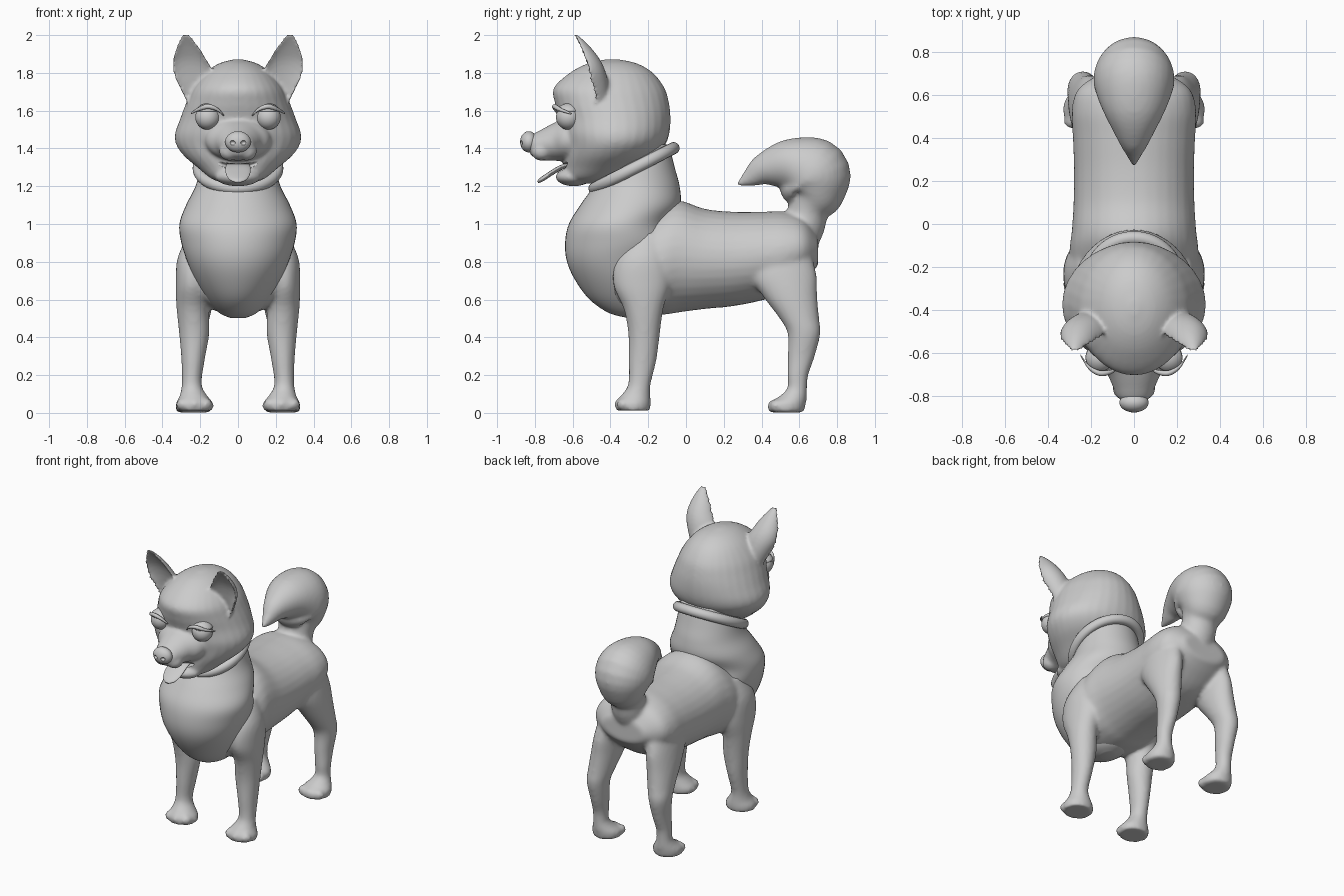
import bpy, bmesh, math
from mathutils import Vector

if "Cube" in bpy.data.objects:
    bpy.data.objects.remove(bpy.data.objects["Cube"])

GREY = bpy.data.materials.new("soft_grey")
GREY.diffuse_color = (0.6, 0.6, 0.6, 1)
GREY.use_nodes = True
GREY.node_tree.nodes["Principled BSDF"].inputs["Base Color"].default_value = GREY.diffuse_color
X, Y, Z = Vector((1, 0, 0)), Vector((0, 1, 0)), Vector((0, 0, 1))


def finish(name, bm):
    bmesh.ops.recalc_face_normals(bm, faces=bm.faces)
    me = bpy.data.meshes.new(name)
    bm.to_mesh(me)
    bm.free()
    me.materials.append(GREY)
    me.shade_smooth()
    ob = bpy.data.objects.new(name, me)
    bpy.context.collection.objects.link(ob)
    return ob


def spline(rows, steps):
    """Catmull-Rom interpolation of tuples."""
    out = []
    for i in range(len(rows) - 1):
        p0, p1, p2 = rows[max(i - 1, 0)], rows[i], rows[i + 1]
        p3 = rows[min(i + 2, len(rows) - 1)]
        for k in range(steps):
            t = k / steps
            out.append([0.5 * (2 * b + (c - a) * t + (2 * a - 5 * b + 4 * c - d) * t * t
                               + (3 * b - a - 3 * c + d) * t ** 3)
                        for a, b, c, d in zip(p0, p1, p2, p3)])
    return out + [list(rows[-1])]


def loft(bm, rows, v=None, side=1, dent=None, n=32, steps=5):
    """Skin oval rings (x, y, z, rx, rv); v=None turns rings along the path."""
    rows, rings = spline(rows, steps), []
    for i, (x, y, z, ru, rv) in enumerate(rows):
        a, b = rows[max(i - 1, 0)], rows[min(i + 1, len(rows) - 1)]
        vd = v or Vector((0, a[2] - b[2], b[1] - a[1])).normalized()
        ring = []
        for k in range(n):
            ang = 2 * math.pi * k / n
            h = math.sin(ang)
            if dent is not None and h < 0:
                h *= dent
            p = Vector((x, y, z)) + X * max(ru, .003) * math.cos(ang) + vd * max(rv, .003) * h
            p.x *= side
            ring.append(bm.verts.new(p))
        rings.append(ring)
    for r, s in zip(rings, rings[1:]):
        for k in range(n):
            bm.faces.new((r[k], r[(k + 1) % n], s[(k + 1) % n], s[k]))
    bm.faces.new(rings[0])
    bm.faces.new(rings[-1][::-1])


def ball(bm, c, r):
    vs = bmesh.ops.create_uvsphere(bm, u_segments=32, v_segments=20, radius=1)["verts"]
    for q in vs:
        q.co = Vector((c[0] + q.co.x * r[0], c[1] + q.co.y * r[1], c[2] + q.co.z * r[2]))
    return vs


def apply(ob, mod):
    bpy.context.view_layer.objects.active = ob
    bpy.ops.object.modifier_apply(modifier=mod.name)


def fuse(ob, voxel, rounds):
    """Merge overlapping shells into one soft skin."""
    m = ob.modifiers.new("fuse", "REMESH")
    m.mode, m.voxel_size, m.use_smooth_shade = "VOXEL", voxel, True
    apply(ob, m)
    m = ob.modifiers.new("soften", "SMOOTH")
    m.factor, m.iterations = 0.5, rounds
    apply(ob, m)


def carve(ob, cutter):
    m = ob.modifiers.new("carve", "BOOLEAN")
    m.operation, m.object, m.solver = "DIFFERENCE", cutter, "EXACT"
    apply(ob, m)
    bpy.data.objects.remove(cutter)


# Body: torso, legs and curled tail
bm = bmesh.new()
loft(bm, [(0, -.41, .74, .17, .12), (0, -.36, .74, .24, .19), (0, -.25, .77, .29, .25),
          (0, -.12, .81, .30, .29), (0, -.03, .828, .29, .295), (0, .1, .815, .282, .265),
          (0, .25, .815, .28, .25), (0, .4, .83, .285, .235), (0, .53, .85, .29, .215),
          (0, .63, .87, .26, .16), (0, .70, .86, .16, .08)], v=Z)
loft(bm, [(0, .58, .90, .11, .11), (0, .625, .99, .115, .11), (0, .65, 1.08, .12, .11),
          (0, .685, 1.16, .16, .155), (0, .67, 1.26, .19, .20), (0, .55, 1.31, .155, .145),
          (0, .42, 1.29, .09, .09), (0, .34, 1.245, .045, .05), (0, .27, 1.205, .008, .01)])
FRONT_LEG = [(.2, -.2, .95, .06, .08), (.23, -.23, .82, .09, .14), (.24, -.235, .68, .09, .15),
             (.24, -.225, .55, .085, .105), (.232, -.222, .42, .08, .084),
             (.238, -.23, .28, .062, .074), (.245, -.247, .15, .053, .06),
             (.235, -.268, .088, .075, .08), (.23, -.28, .05, .1, .094), (.23, -.28, .012, .097, .09)]
REAR_LEG = [(.18, .5, .88, .08, .15), (.2, .51, .74, .09, .18), (.215, .55, .62, .09, .145),
            (.23, .6, .5, .08, .105), (.24, .625, .42, .07, .087), (.24, .61, .3, .057, .072),
            (.245, .592, .2, .05, .056), (.245, .588, .13, .05, .053),
            (.24, .565, .085, .07, .075), (.235, .535, .05, .095, .1), (.235, .53, .002, .092, .094)]
for s in (-1, 1):
    for leg, toe_y, toe_z in ((FRONT_LEG, -.345, .045), (REAR_LEG, .465, .037)):
        loft(bm, leg, v=Y, side=s)
        for dx, dy in ((-.06, .015), (0, 0), (.06, .015)):
            ball(bm, (s * (.232 + dx), toe_y + dy, toe_z), (.036, .036, .034))
body = finish("body", bm)
fuse(body, .013, 8)

# Chest ruff and neck
bm = bmesh.new()
loft(bm, [(0, -.26, .503, .04, .05), (0, -.27, .53, .10, .14), (0, -.29, .6, .165, .22),
          (0, -.33, .7, .225, .255), (0, -.36, .8, .268, .27), (0, -.35, .9, .30, .29),
          (0, -.35, 1.0, .31, .27), (0, -.295, 1.1, .275, .265), (0, -.262, 1.2, .225, .228),
          (0, -.25, 1.3, .2, .19), (0, -.255, 1.42, .18, .165)], v=Y, n=48)
finish("chest_and_neck", bm)

# Head: skull, muzzle, jaw and hollow ears
bm = bmesh.new()
loft(bm, [(0, -.52, 1.215, .07, .08), (0, -.5, 1.24, .14, .15), (0, -.45, 1.30, .215, .2),
          (0, -.405, 1.36, .285, .245), (0, -.38, 1.42, .327, .27), (0, -.374, 1.48, .333, .286),
          (0, -.376, 1.56, .305, .294), (0, -.392, 1.64, .275, .302), (0, -.407, 1.72, .24, .293),
          (0, -.395, 1.80, .175, .22), (0, -.39, 1.85, .10, .13), (0, -.39, 1.872, .02, .03)], v=Y)
loft(bm, [(0, -.5, 1.45, .2, .14), (0, -.64, 1.445, .17, .115), (0, -.70, 1.435, .125, .1),
          (0, -.76, 1.42, .098, .083), (0, -.81, 1.415, .075, .06), (0, -.83, 1.415, .04, .035)], v=Z)
ball(bm, (0, -.595, 1.25), (.12, .095, .05))
for s in (-1, 1):
    ball(bm, (s * .045, -.765, 1.385), (.055, .055, .05))
    loft(bm, [(.2, -.48, 1.64, .07, .08), (.22, -.51, 1.74, .1, .10), (.238, -.525, 1.81, .107, .098),
              (.255, -.54, 1.87, .09, .085), (.265, -.565, 1.93, .065, .065),
              (.275, -.59, 1.985, .032, .035), (.277, -.6, 2.008, .012, .014)],
         v=Y, side=s, dent=-.35)
head = finish("head", bm)
fuse(head, .01, 6)

# Smiling mouth cut
bm = bmesh.new()
for q in ball(bm, (0, -.7, 1.3), (.15, .1, .022)):
    q.co.z += 2.2 * q.co.x ** 2
carve(head, finish("mouth_cutter", bm))

# Nose with nostrils
bm = bmesh.new()
ball(bm, (0, -.832, 1.435), (.068, .046, .056))
nose = finish("nose", bm)
bm = bmesh.new()
for s in (-1, 1):
    ball(bm, (s * .03, -.88, 1.43), (.016, .02, .013))
carve(nose, finish("nostril_cutter", bm))

# Tongue
bm = bmesh.new()
loft(bm, [(0, -.60, 1.315, .06, .012), (0, -.66, 1.30, .066, .013), (0, -.72, 1.265, .064, .013),
          (0, -.765, 1.235, .045, .012), (0, -.785, 1.222, .012, .006)])
finish("tongue", bm)

# Eyes, upper lids and lashes
for s, tag in ((-1, "right"), (1, "left")):
    bm = bmesh.new()
    ball(bm, (s * .16, -.622, 1.565), (.066, .066, .066))
    finish(tag + "_eye", bm)
    bm = bmesh.new()
    vs = ball(bm, (s * .16, -.622, 1.565), (.074, .074, .074))
    bmesh.ops.delete(bm, geom=[q for q in vs if q.co.z < 1.595], context="VERTS")
    lid = finish(tag + "_upper_lid", bm)
    m = lid.modifiers.new("thickness", "SOLIDIFY")
    m.thickness = .012
    apply(lid, m)
    bm = bmesh.new()
    pts = spline([(.075, -.672, 1.575), (.11, -.69, 1.607), (.16, -.695, 1.622),
                  (.21, -.668, 1.607), (.25, -.61, 1.585)], 6)
    rings = []
    for i, p in enumerate(pts):
        r = .004 + .009 * math.sin(math.pi * i / (len(pts) - 1))
        rings.append([bm.verts.new((s * p[0], p[1] + r * math.cos(a), p[2] + r * math.sin(a)))
                      for a in [k * math.pi / 4 for k in range(8)]])
    for a, b in zip(rings, rings[1:]):
        for k in range(8):
            bm.faces.new((a[k], a[(k + 1) % 8], b[(k + 1) % 8], b[k]))
    bm.faces.new(rings[0])
    bm.faces.new(rings[-1][::-1])
    finish(tag + "_lash", bm)

# Tilted collar
bpy.ops.mesh.primitive_torus_add(location=(0, -.275, 1.295), rotation=(math.radians(27), 0, 0),
                                 major_radius=.235, minor_radius=.032,
                                 major_segments=64, minor_segments=16)
collar = bpy.context.object
collar.name = "collar"
collar.scale = (.9, 1, 1)
collar.data.materials.append(GREY)
collar.data.shade_smooth()
